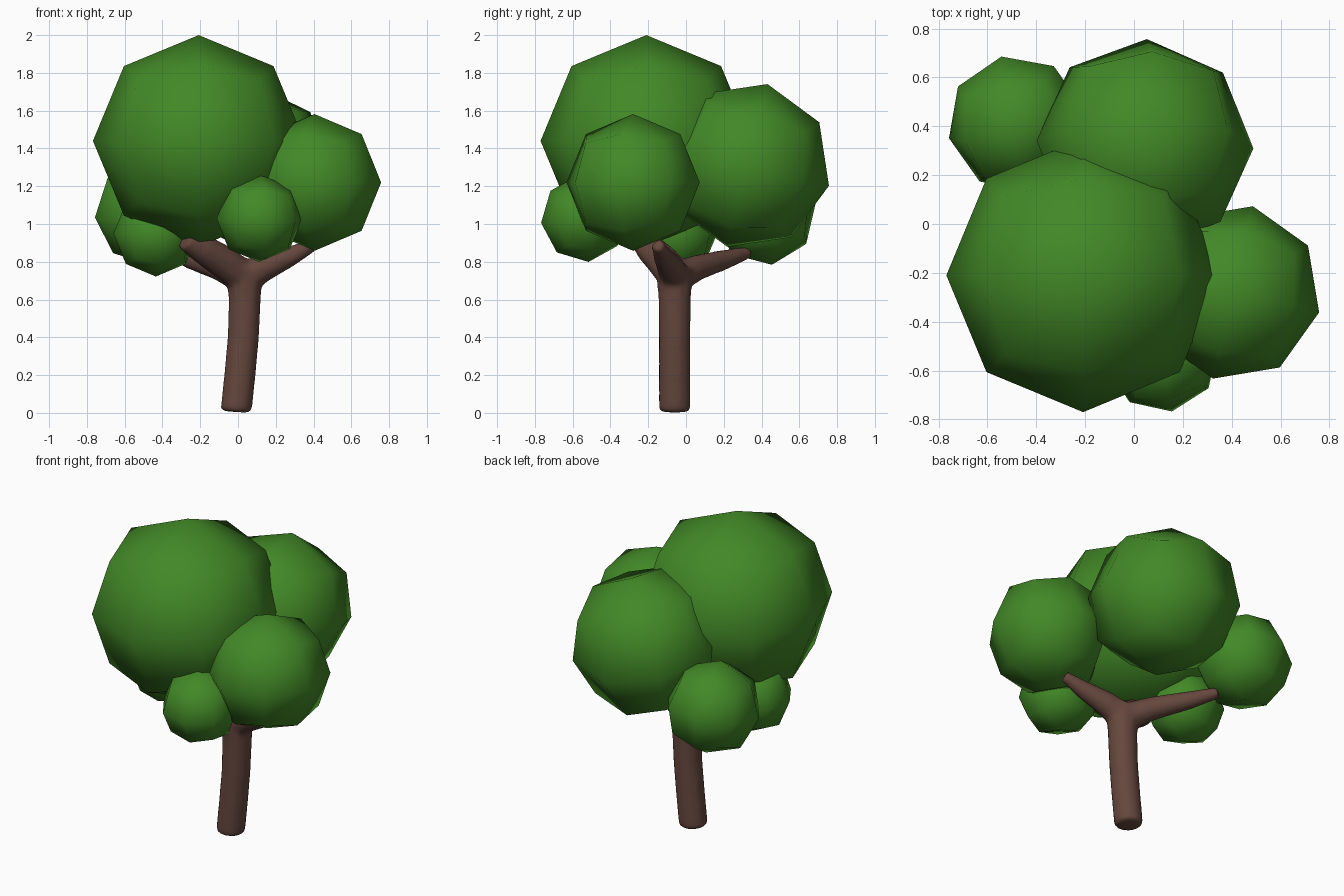
import bpy, bmesh, math
from mathutils import Matrix, Euler

if "Cube" in bpy.data.objects:
    bpy.data.objects.remove(bpy.data.objects["Cube"])


def material(name, color):
    m = bpy.data.materials.new(name)
    m.diffuse_color = (*color, 1)
    m.use_nodes = True
    m.node_tree.nodes["Principled BSDF"].inputs["Base Color"].default_value = m.diffuse_color
    return m


green = material("leaf green", (0.055, 0.25, 0.02))
brown = material("bark brown", (0.13, 0.063, 0.047))


def leaf_ball(name, center, radius, rot=(0, 0, 0)):
    """Cube with each face split in four, pushed out to a sphere."""
    bm = bmesh.new()
    bmesh.ops.create_cube(bm, size=2)
    bmesh.ops.subdivide_edges(bm, edges=bm.edges[:], cuts=1, use_grid_fill=True)
    for v in bm.verts:
        v.co = v.co.normalized() * radius
    turn = Euler([math.radians(a) for a in rot]).to_matrix().to_4x4()
    bm.transform(Matrix.Translation(center) @ turn)
    for f in bm.faces:
        f.smooth = True
    me = bpy.data.meshes.new(name)
    bm.to_mesh(me)
    bm.free()
    me.materials.append(green)
    bpy.context.collection.objects.link(bpy.data.objects.new(name, me))


# Foliage
leaf_ball("crown_foliage", (-0.208, -0.21, 1.44), 0.56)
leaf_ball("back_foliage", (0.045, 0.325, 1.31), 0.445, (-14, 4, -2))
leaf_ball("right_foliage", (0.405, -0.28, 1.22), 0.362, (0, 0, -13))
leaf_ball("back_left_foliage", (-0.48, 0.41, 1.065), 0.285, (8, -6, 12))
leaf_ball("left_foliage", (-0.435, -0.06, 0.95), 0.228, (0, 0, 10))
leaf_ball("front_foliage", (0.115, -0.54, 1.03), 0.232, (6, 0, 10))

# Trunk and branches: tapered tubes as (x, y, z, radius) paths
paths = [
    [(-0.01, -0.06, 0.005, 0.078), (-0.009, -0.06, 0.02, 0.086), (0.01, -0.06, 0.2, 0.086),
     (0.028, -0.06, 0.4, 0.086), (0.036, -0.06, 0.6, 0.088), (0.03, -0.06, 0.77, 0.1)],
    [(0.03, -0.06, 0.71, 0.085), (0.14, -0.08, 0.77, 0.075), (0.28, -0.12, 0.83, 0.055),
     (0.4, -0.15, 0.89, 0.035)],
    [(0.03, -0.06, 0.71, 0.085), (-0.1, 0.06, 0.77, 0.07), (-0.24, 0.2, 0.81, 0.055),
     (-0.36, 0.33, 0.85, 0.035)],
    [(0.03, -0.06, 0.72, 0.09), (-0.08, -0.12, 0.8, 0.09), (-0.19, -0.19, 0.87, 0.08),
     (-0.28, -0.24, 0.92, 0.06)],
]
cu = bpy.data.curves.new("trunk", 'CURVE')
cu.dimensions = '3D'
cu.bevel_depth = 1.0
cu.bevel_resolution = 3
cu.use_fill_caps = True
for path in paths:
    s = cu.splines.new('POLY')
    s.points.add(len(path) - 1)
    for p, (x, y, z, r) in zip(s.points, path):
        p.co = (x, y, z, 1)
        p.radius = r
trunk = bpy.data.objects.new("trunk", cu)
bpy.context.collection.objects.link(trunk)
bpy.context.view_layer.objects.active = trunk
trunk.select_set(True)
bpy.ops.object.convert(target='MESH')
trunk = bpy.context.object
trunk.data.materials.clear()
trunk.data.materials.append(brown)

# Fuse the tubes and soften the forks
bm = bmesh.new()
bm.from_mesh(trunk.data)
bmesh.ops.remove_doubles(bm, verts=bm.verts[:], dist=0.0005)
bmesh.ops.recalc_face_normals(bm, faces=bm.faces[:])
bm.to_mesh(trunk.data)
bm.free()
re = trunk.modifiers.new("fuse", 'REMESH')
re.mode = 'VOXEL'
re.voxel_size = 0.015
re.use_smooth_shade = True
sm = trunk.modifiers.new("soften", 'SMOOTH')
sm.factor = 0.5
sm.iterations = 8
